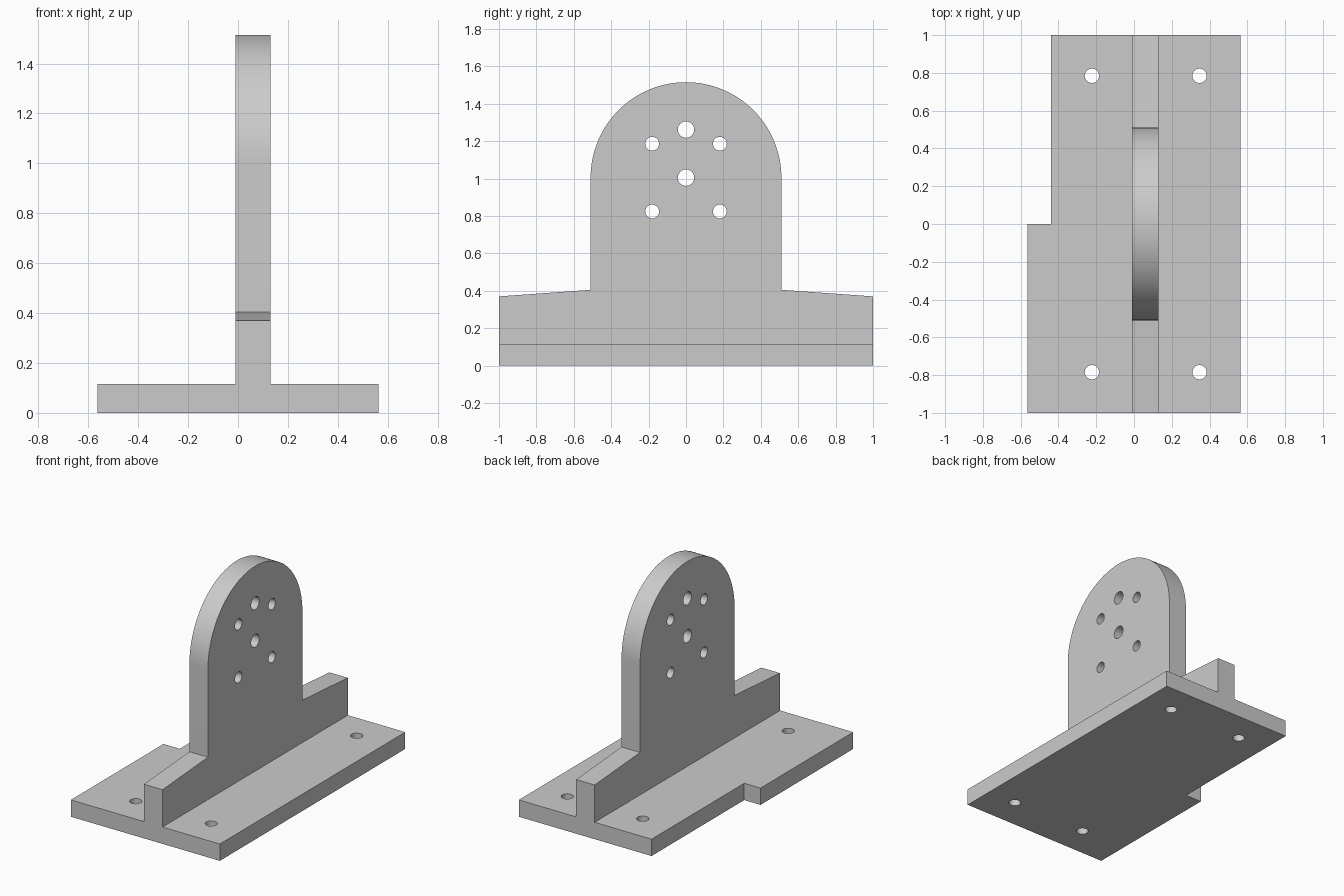
import bpy, bmesh
from math import cos, sin, pi, radians
from mathutils import Matrix, Vector

cube = bpy.data.objects.get("Cube")
if cube:
    bpy.data.objects.remove(cube, do_unlink=True)

GREY = (0.6, 0.6, 0.6, 1.0)
metal = bpy.data.materials.new("plain grey")
metal.use_nodes = True
metal.diffuse_color = GREY
metal.node_tree.nodes["Principled BSDF"].inputs["Base Color"].default_value = GREY


def make_object(name, bm):
    bmesh.ops.recalc_face_normals(bm, faces=bm.faces)
    mesh = bpy.data.meshes.new(name)
    bm.to_mesh(mesh)
    bm.free()
    mesh.materials.append(metal)
    obj = bpy.data.objects.new(name, mesh)
    bpy.context.collection.objects.link(obj)
    return obj


def extrude_outline(name, points, depth):
    """Solid from a closed outline, swept along a vector."""
    bm = bmesh.new()
    face = bm.faces.new([bm.verts.new(p) for p in points])
    swept = bmesh.ops.extrude_face_region(bm, geom=[face])["geom"]
    moved = [v for v in swept if isinstance(v, bmesh.types.BMVert)]
    bmesh.ops.translate(bm, verts=moved, vec=Vector(depth))
    return make_object(name, bm)


def drill(obj, holes, axis):
    """Cut round holes, given as (centre, radius), along an axis."""
    bm = bmesh.new()
    turn = Matrix.Rotation(pi / 2, 4, "Y") if axis == "X" else Matrix()
    for centre, radius in holes:
        bmesh.ops.create_cone(bm, cap_ends=True, segments=32, radius1=radius,
                              radius2=radius, depth=0.5,
                              matrix=Matrix.Translation(centre) @ turn)
    cutter = make_object("hole_cutter", bm)
    cutter.hide_render = True
    mod = obj.modifiers.new("holes", "BOOLEAN")
    mod.operation = "DIFFERENCE"
    mod.solver = "EXACT"
    mod.object = cutter
    bpy.ops.object.select_all(action="DESELECT")
    bpy.context.view_layer.objects.active = obj
    obj.select_set(True)
    bpy.ops.object.modifier_apply(modifier=mod.name)
    bpy.data.objects.remove(cutter, do_unlink=True)
    bpy.ops.object.shade_smooth_by_angle(angle=radians(30))


BASE_TOP = 0.115
FIN_X, FIN_THICK = -0.01, 0.14
ARC_Z, ARC_R = 1.005, 0.51

# Base plate with one stepped side
base_outline = [(-0.563, -1), (0.563, -1), (0.563, 1), (-0.44, 1), (-0.44, 0), (-0.563, 0)]
base = extrude_outline("base_plate", [(x, y, 0) for x, y in base_outline], (0, 0, BASE_TOP))
drill(base, [((x, y, 0.05), 0.038) for x in (-0.223, 0.347) for y in (-0.785, 0.785)], "Z")

# Upright plate: sloped shoulders and a round top
steps = 64
arc = [(ARC_R * cos(pi * i / steps), ARC_Z + ARC_R * sin(pi * i / steps))
       for i in range(steps + 1)]
shoulder = [(1, BASE_TOP), (1, 0.37), (ARC_R, 0.405)]
fin_outline = shoulder + arc + [(-y, z) for y, z in reversed(shoulder)]
fin = extrude_outline("upright_plate", [(FIN_X, y, z) for y, z in fin_outline],
                      (FIN_THICK, 0, 0))

# Two larger holes on the centre line, four smaller ones around the pivot
mid_x = FIN_X + FIN_THICK / 2
fin_holes = [((mid_x, 0, z), 0.044) for z in (ARC_Z, ARC_Z + 0.257)]
fin_holes += [((mid_x, y, ARC_Z + z), 0.037) for y in (-0.181, 0.181) for z in (-0.181, 0.181)]
drill(fin, fin_holes, "X")
